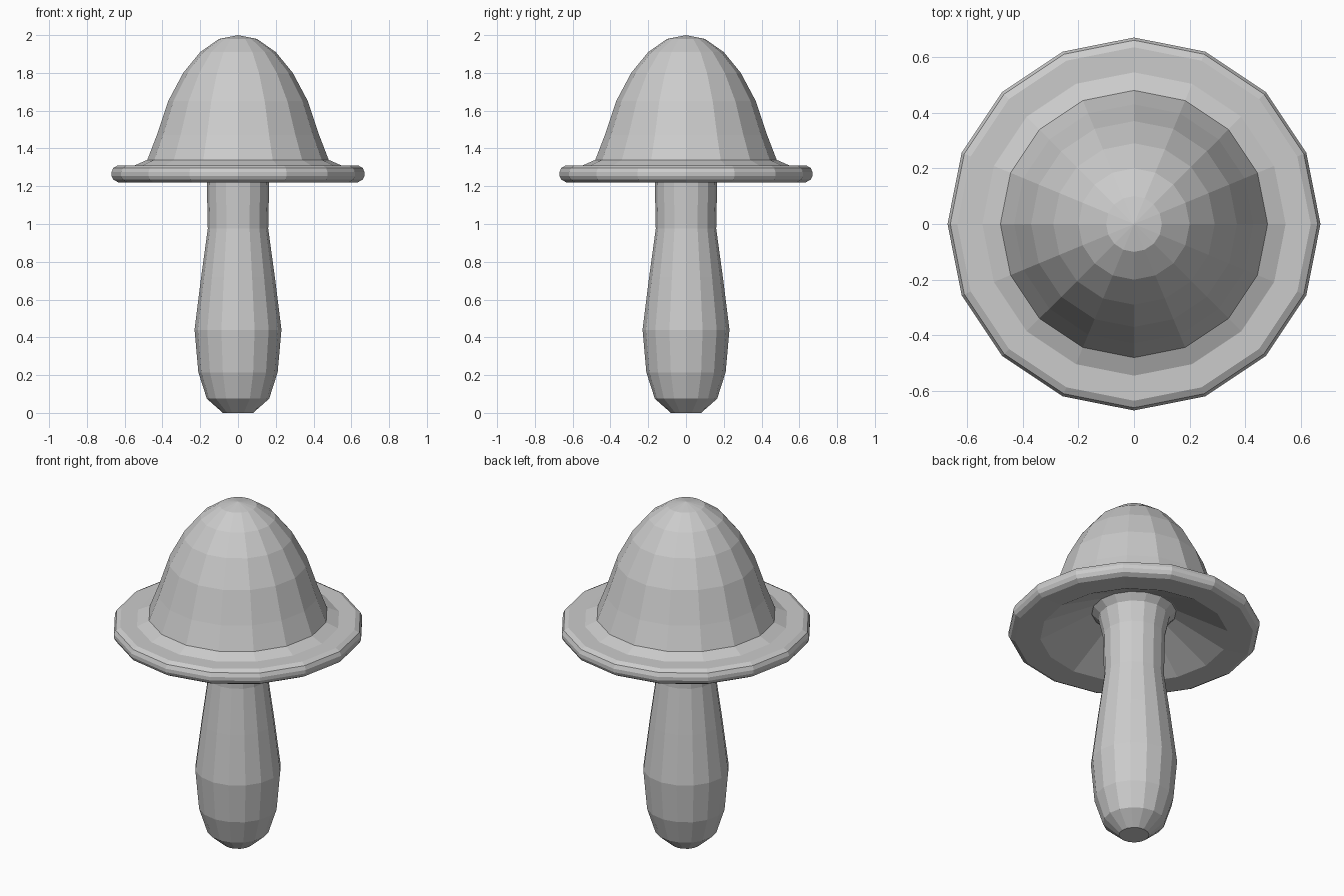
import bpy, bmesh
from math import cos, sin, pi

if "Cube" in bpy.data.objects:
    bpy.data.objects.remove(bpy.data.objects["Cube"])

SIDES = 16


def lathe(name, profile):
    """Revolve (radius, height) points around z; zero radius makes a pole."""
    bm = bmesh.new()
    rings = []
    for r, z in profile:
        n = 1 if r == 0 else SIDES
        rings.append([bm.verts.new((r * cos(2 * pi * i / SIDES),
                                    r * sin(2 * pi * i / SIDES), z)) for i in range(n)])
    for a, b in zip(rings, rings[1:]):
        for i in range(SIDES):
            j = (i + 1) % SIDES
            quad = [a[i % len(a)], a[j % len(a)], b[j % len(b)], b[i % len(b)]]
            bm.faces.new(list(dict.fromkeys(quad)))
    # Close open ends with flat caps
    for ring in (rings[0], rings[-1]):
        if len(ring) > 1:
            bm.faces.new(ring)
    bmesh.ops.recalc_face_normals(bm, faces=bm.faces)
    mesh = bpy.data.meshes.new(name)
    bm.to_mesh(mesh)
    bm.free()
    obj = bpy.data.objects.new(name, mesh)
    bpy.context.collection.objects.link(obj)
    return obj


# Stem: rounded foot, swollen lower half, narrow neck flaring into the cap
lathe("stem", [(0.08, 0), (0.165, 0.075), (0.21, 0.215), (0.23, 0.44),
               (0.195, 0.72), (0.16, 0.975), (0.165, 1.22), (0.19, 1.33),
               (0.23, 1.37)])

# Cap: bell dome, rolled brim and hollowed underside
lathe("cap", [(0, 2.0), (0.10, 1.98), (0.20, 1.91), (0.29, 1.80),
              (0.37, 1.65), (0.43, 1.47), (0.48, 1.34), (0.545, 1.311),
              (0.635, 1.311), (0.66, 1.297), (0.67, 1.275), (0.67, 1.255),
              (0.66, 1.235), (0.635, 1.221), (0.50, 1.225), (0.23, 1.365)])
